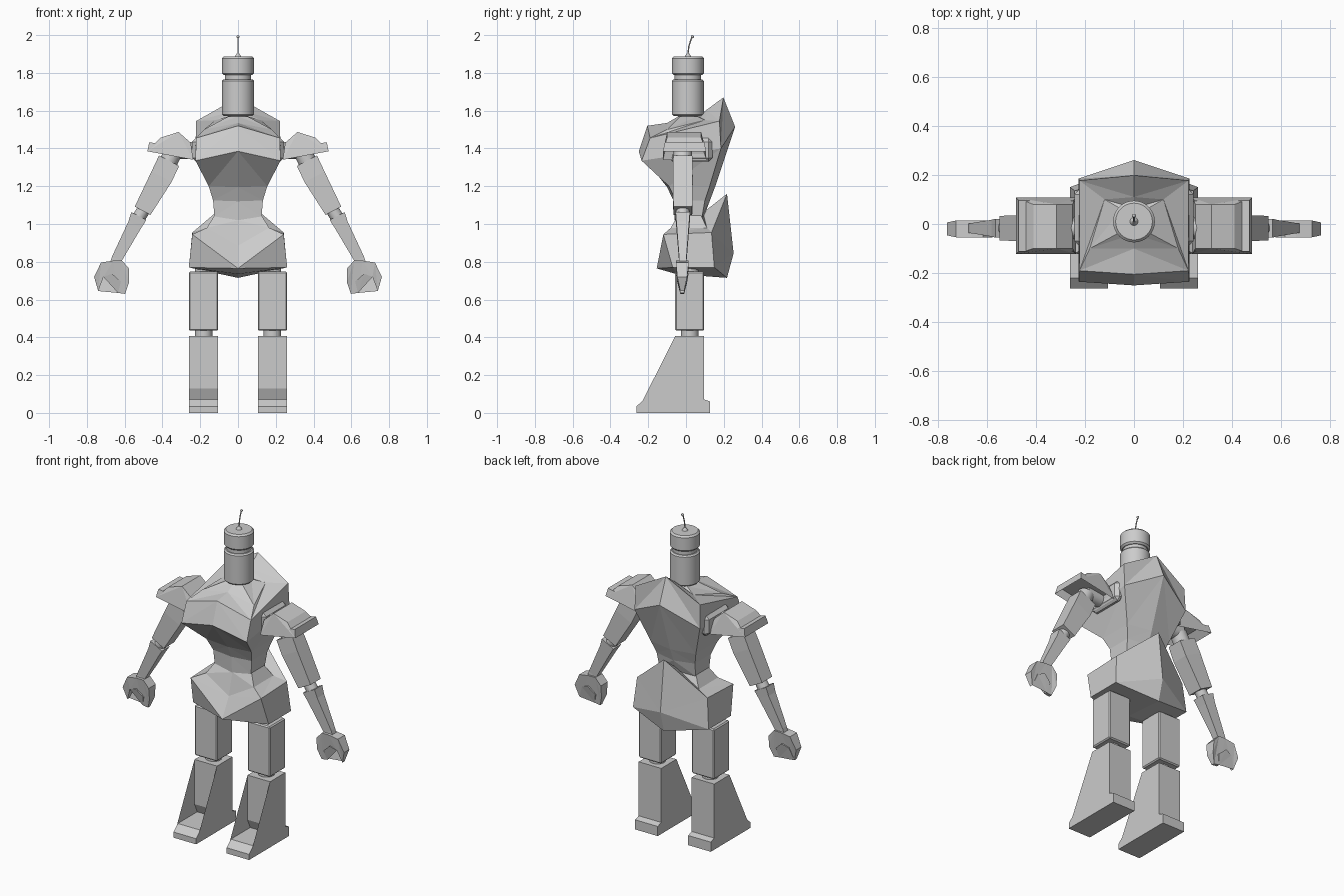
import bpy, bmesh, math
from mathutils import Vector, Matrix

if "Cube" in bpy.data.objects:
    bpy.data.objects.remove(bpy.data.objects["Cube"])

grey = bpy.data.materials.new("light grey")
grey.diffuse_color = (0.6, 0.6, 0.6, 1)
grey.use_nodes = True
grey.node_tree.nodes["Principled BSDF"].inputs["Base Color"].default_value = grey.diffuse_color


def finish(name, bm, mirror=False, smooth=False, bevel=0):
    bmesh.ops.recalc_face_normals(bm, faces=bm.faces)
    me = bpy.data.meshes.new(name)
    bm.to_mesh(me)
    bm.free()
    me.materials.append(grey)
    ob = bpy.data.objects.new(name, me)
    bpy.context.collection.objects.link(ob)
    if bevel:
        m = ob.modifiers.new("bevel", 'BEVEL')
        m.width, m.segments, m.limit_method = bevel, 1, 'ANGLE'
    if mirror:
        m = ob.modifiers.new("mirror", 'MIRROR')
        m.merge_threshold = 0.0005
    if smooth:
        bpy.ops.object.select_all(action='DESELECT')
        ob.select_set(True)
        bpy.context.view_layer.objects.active = ob
        bpy.ops.object.shade_smooth_by_angle(angle=math.radians(35))
    return ob


def half_loft(name, rows):
    """Faceted body half from rows of front, front-side, back-side, back points; mirrored."""
    bm = bmesh.new()
    rings = [[bm.verts.new(p) for p in r] for r in rows]
    for a, b in zip(rings, rings[1:]):
        for i in range(3):
            q = (a[i], a[i + 1], b[i + 1], b[i])
            k = 1 if i == 0 else 0
            bm.faces.new((q[k], q[k + 1], q[k + 2]))
            bm.faces.new((q[k], q[k + 2], q[(k + 3) % 4]))
    bm.faces.new(rings[0][::-1])
    bm.faces.new(rings[-1])
    return finish(name, bm, True)


def cyl(name, a, b, r1, r2=None, bevel=0, mirror=False, seg=32):
    """Round part between two points."""
    a, b = Vector(a), Vector(b)
    bm = bmesh.new()
    rot = (b - a).to_track_quat('Z', 'Y').to_matrix().to_4x4()
    bmesh.ops.create_cone(bm, cap_ends=True, segments=seg, radius1=r1,
                          radius2=r1 if r2 is None else r2, depth=(b - a).length,
                          matrix=Matrix.Translation((a + b) / 2) @ rot)
    return finish(name, bm, mirror, True, bevel)


def box(name, lo, hi, bevel=0):
    bm = bmesh.new()
    bmesh.ops.create_cube(bm, size=1)
    for v in bm.verts:
        v.co = [(l + h) / 2 + c * (h - l) for l, h, c in zip(lo, hi, v.co)]
    return finish(name, bm, True, bevel=bevel)


def limb(name, sections, yc=-0.017):
    """Four-sided sleeve along the slanted arm: x, z, half width, half depth."""
    bm = bmesh.new()
    px, pz = 0.885, 0.465
    rings = [[bm.verts.new((x + s * w * px, yc + t * d, z + s * w * pz))
              for s, t in ((-1, -1), (1, -1), (1, 1), (-1, 1))] for x, z, w, d in sections]
    for a, b in zip(rings, rings[1:]):
        for i in range(4):
            j = (i + 1) % 4
            bm.faces.new((a[i], a[j], b[j], b[i]))
    bm.faces.new(rings[0])
    bm.faces.new(rings[-1])
    return finish(name, bm, True)


def slab(name, left, right):
    """Two matching outlines joined by a rim."""
    bm = bmesh.new()
    a = [bm.verts.new(p) for p in left]
    b = [bm.verts.new(p) for p in right]
    bm.faces.new(a)
    bm.faces.new(b[::-1])
    for i in range(len(a)):
        j = (i + 1) % len(a)
        bm.faces.new((a[i], a[j], b[j], b[i]))
    bmesh.ops.triangulate(bm, faces=[f for f in bm.faces if len(f.verts) > 4])
    return finish(name, bm, True)


# torso: waist, ribs, chest, shoulders, collar
half_loft("torso", [
    [(0, -.06, 1.02), (.125, -.05, 1.04), (.125, .085, 1.04), (0, .095, 1.04)],
    [(0, -.065, 1.12), (.132, -.055, 1.125), (.132, .10, 1.125), (0, .125, 1.12)],
    [(0, -.10, 1.195), (.155, -.09, 1.2), (.155, .125, 1.2), (0, .155, 1.2)],
    [(0, -.25, 1.385), (.225, -.235, 1.335), (.225, .185, 1.40), (0, .26, 1.515)],
    [(0, -.205, 1.52), (.222, -.19, 1.455), (.222, .177, 1.545), (0, .198, 1.67)],
    [(0, -.10, 1.535), (.18, -.10, 1.50), (.12, .10, 1.55), (0, .11, 1.605)],
    [(0, -.04, 1.57), (.05, -.03, 1.57), (.05, .06, 1.57), (0, .065, 1.57)]])

# pelvis with pointed front and tall rear spike
half_loft("pelvis", [
    [(0, -.05, .735), (.26, -.07, .77), (.26, .15, .77), (0, .217, .715)],
    [(0, -.155, .765), (.242, -.12, .945), (.242, .135, .955), (0, .252, .845)],
    [(0, -.09, .885), (.165, -.08, .98), (.165, .11, .98), (0, .217, 1.16)],
    [(0, -.055, 1.02), (.125, -.045, 1.045), (.125, .08, 1.045), (0, .09, 1.06)]])

# head and antenna
Y = 0.01
cyl("neck", (0, Y, 1.54), (0, Y, 1.58), .03, .06)
cyl("lower_head", (0, Y, 1.573), (0, Y, 1.765), .085, bevel=.008)
cyl("head_groove", (0, Y, 1.755), (0, Y, 1.80), .07)
cyl("upper_head", (0, Y, 1.788), (0, Y, 1.887), .085, bevel=.01)
cyl("antenna_base", (0, Y, 1.885), (0, Y, 1.905), .018, .005)
path = [(0, Y, 1.9), (0, .015, 1.94), (0, .024, 1.97), (0, .033, 1.992)]
for p, q in zip(path, path[1:]):
    cyl("antenna_rod", p, q, .0035, seg=8)
bm = bmesh.new()
bmesh.ops.create_uvsphere(bm, u_segments=12, v_segments=8, radius=.008,
                          matrix=Matrix.Translation((0, .034, 1.992)))
finish("antenna_tip", bm, smooth=True)

# shoulder joints
box("shoulder_plate", (.19, -.09, 1.33), (.243, .14, 1.455), .02)
cyl("shoulder_axle", (.2, -.017, 1.39), (.35, -.017, 1.39), .045, mirror=True)
cyl("shoulder_socket", (.34, -.017, 1.385), (.372, -.017, 1.32), .048, mirror=True)

# hollow shoulder pads
bm = bmesh.new()
pts = [(x, y, z) for x, z in ((.25, 1.43), (.315, 1.487), (.41, 1.457)) for y in (-.1, .08)]
pts += [(x, y, z) for x, z in ((.237, 1.34), (.48, 1.385)) for y in (-.122, .107)]
for p in pts:
    bm.verts.new(p)
bmesh.ops.convex_hull(bm, input=bm.verts[:])
bmesh.ops.dissolve_limit(bm, angle_limit=.02, verts=bm.verts[:], edges=bm.edges[:])
bm.normal_update()
under = [f for f in bm.faces if f.normal.z < -.7]
bmesh.ops.inset_region(bm, faces=under, thickness=.015)
bmesh.ops.translate(bm, vec=(0, 0, .05), verts=list({v for f in under for v in f.verts}))
finish("shoulder_pad", bm, True)

# arms
limb("upper_arm", [(.365, 1.335, .06, .05), (.405, 1.25, .06, .053), (.505, 1.07, .047, .05)])
cyl("elbow", (.49, -.017, 1.09), (.54, -.017, 1.01), .035, mirror=True)
limb("forearm", [(.525, 1.042, .045, .038), (.547, .995, .038, .034),
                 (.642, .815, .028, .02), (.65, .79, .028, .02)])

# claw hands: thicker at the palm, thin at the finger tips
claw = [(.725, .796), (.762, .72), (.74, .645), (.712, .72), (.667, .737), (.62, .695),
        (.635, .635), (.598, .63), (.577, .69), (.577, .764), (.614, .806), (.66, .806)]
thick = lambda z: .034 if z > .73 else .026 if z > .68 else .01
slab("claw_hand", [(x, -.02 - thick(z), z) for x, z in claw],
     [(x, -.02 + thick(z), z) for x, z in claw])

# legs
box("thigh", (.105, -.058, .435), (.26, .096, .748), .007)
for name, z0, z1 in (("hip_joint", .74, .79), ("knee_joint", .40, .44)):
    cyl(name, (.182, .02, z0), (.182, .02, z1), .046, mirror=True)
boot = [(-.056, .408), (.094, .408), (.094, .072), (.128, .06), (.128, 0),
        (-.262, 0), (-.262, .035), (-.22, .072), (-.03, .072), (-.056, .13)]
slab("shin_and_foot", [(.105, y, z) for y, z in boot], [(.26, y, z) for y, z in boot])
